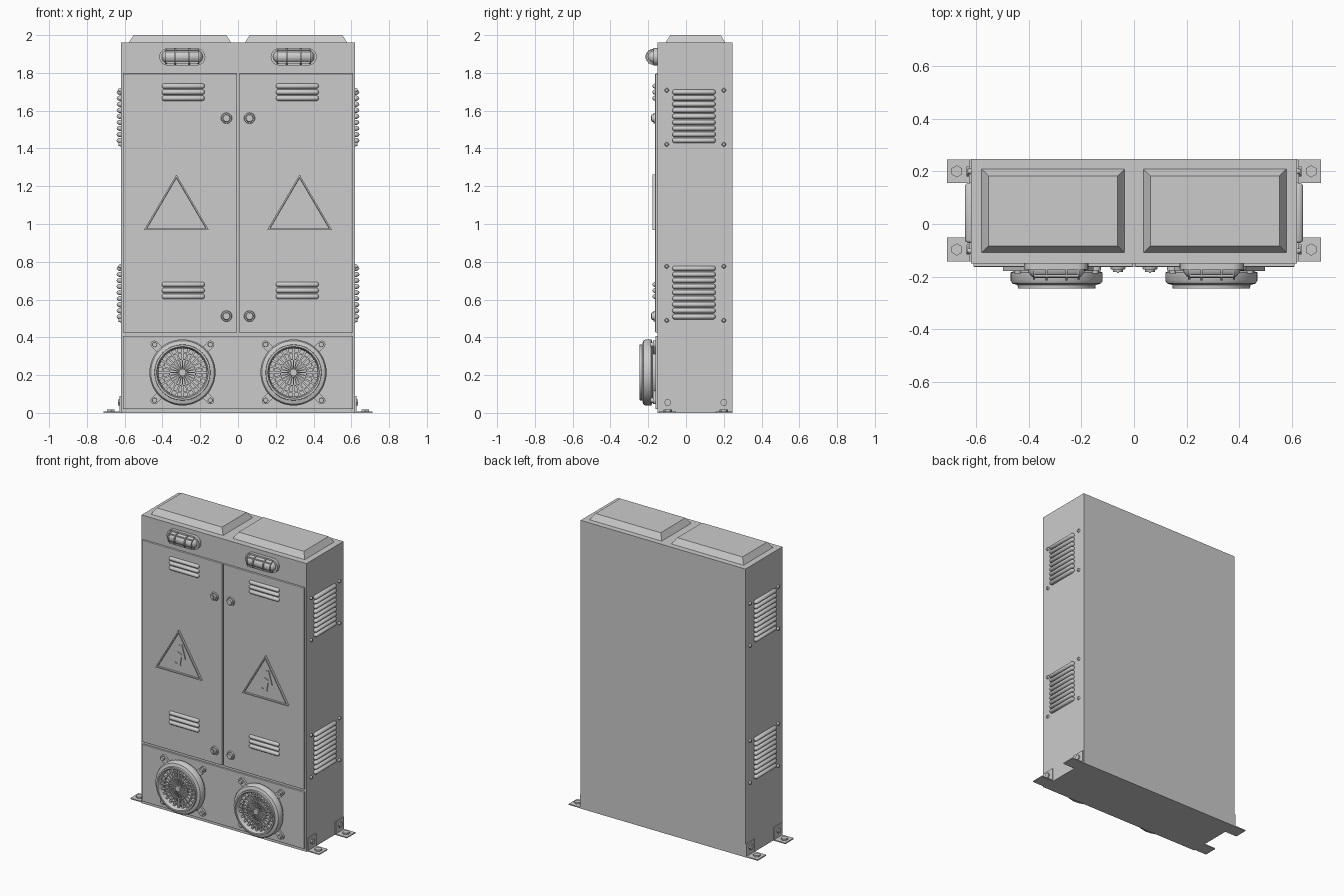
import bpy, bmesh
from math import pi, sin, cos, radians
from mathutils import Matrix, Vector

if "Cube" in bpy.data.objects:
    bpy.data.objects.remove(bpy.data.objects["Cube"])

FRONT = Matrix.Rotation(pi / 2, 4, 'X')   # local z -> -y
SIDE = Matrix.Rotation(pi / 2, 4, 'Y')    # local z -> +x
UP = Matrix.Identity(4)


def finish(name, bm, smooth=False, bevel=0):
    bmesh.ops.recalc_face_normals(bm, faces=bm.faces)
    me = bpy.data.meshes.new(name)
    bm.to_mesh(me)
    bm.free()
    ob = bpy.data.objects.new(name, me)
    bpy.context.collection.objects.link(ob)
    if bevel:
        m = ob.modifiers.new("bevel", 'BEVEL')
        m.width, m.segments = bevel, 2
    if smooth:
        bpy.ops.object.select_all(action='DESELECT')
        ob.select_set(True)
        bpy.context.view_layer.objects.active = ob
        bpy.ops.object.shade_smooth_by_angle(angle=radians(35))
    return ob


def box(bm, lo, hi, m=UP):
    lo, hi = Vector(lo), Vector(hi)
    bmesh.ops.create_cube(bm, size=1, matrix=m @ Matrix.Translation((lo + hi) / 2)
                          @ Matrix.Diagonal((*(hi - lo), 1)))


def cyl(bm, base, rot, r1, r2, h, n=20):
    bmesh.ops.create_cone(bm, cap_ends=True, segments=n, radius1=r1, radius2=r2, depth=h,
                          matrix=Matrix.Translation(base) @ rot @ Matrix.Translation((0, 0, h / 2)))


def capsule(bm, c, half, r, depth, turn=0.0):
    # round-ended bar along x, turned about z
    vs = bmesh.ops.create_uvsphere(bm, u_segments=14, v_segments=7, radius=1, matrix=SIDE)['verts']
    m = Matrix.Translation(c) @ Matrix.Rotation(turn, 4, 'Z')
    for v in vs:
        s = 1 if v.co.x > 0 else -1
        v.co = m @ Vector((v.co.x * r + s * (half - r), v.co.y * depth, v.co.z * r))


def prism(bm, pts, y0, y1, m=UP):
    # xz outline extruded from y0 to y1; returns the far face
    a = [bm.verts.new(m @ Vector((x, y0, z))) for x, z in pts]
    b = [bm.verts.new(m @ Vector((x, y1, z))) for x, z in pts]
    n = len(pts)
    bm.faces.new(a)
    for i in range(n):
        bm.faces.new((a[i], a[(i + 1) % n], b[(i + 1) % n], b[i]))
    return bm.faces.new(b)


def slot(half, r, n=10):
    # stadium outline
    return [((half - r) * (1 if i <= n else -1) + r * cos(-pi / 2 + pi * (i - (i > n)) / n),
             r * sin(-pi / 2 + pi * (i - (i > n)) / n)) for i in range(2 * n + 2)]


def lathe(bm, prof, cx, cz, n=48):
    vs = [bm.verts.new((cx + r, y, cz)) for r, y in prof]
    es = [bm.edges.new(p) for p in zip(vs, vs[1:])]
    bmesh.ops.spin(bm, geom=vs + es, cent=(cx, 0, cz), axis=(0, 1, 0), angle=2 * pi,
                   steps=n, use_merge=True)
    bmesh.ops.remove_doubles(bm, verts=bm.verts, dist=1e-5)


# cabinet body
bm = bmesh.new()
box(bm, (-.62, -.15, 0), (.62, .247, 1.96))
finish("cabinet_body", bm)

for s, side in ((-1, "left"), (1, "right")):
    # raised roof cap with sloped edges
    bm = bmesh.new()
    box(bm, (s * .3075 - .2775, -.115, 1.95), (s * .3075 + .2775, .215, 2.0))
    for v in bm.verts:
        if v.co.z > 1.98:
            v.co.x += .032 if v.co.x < s * .3075 else -.032
            v.co.y += .032 if v.co.y < .05 else -.032
    finish(side + "_roof_cap", bm)

    # door
    bm = bmesh.new()
    a, b = sorted((s * .005, s * .61))
    box(bm, (a, -.163, .425), (b, -.145, 1.796))
    finish(side + "_door", bm, bevel=.003)

    # door louvers
    bm = bmesh.new()
    for z0 in (1.698, .648):
        for k in (-1, 0, 1):
            capsule(bm, (s * .302 + .012, -.161, z0 + k * .032), .114, .0145, .017)
    finish(side + "_door_louvers", bm, True)

    # round door locks with a slotted core
    bm = bmesh.new()
    for z in (1.56, .512):
        cyl(bm, (s * .061, -.16, z), FRONT, .03, .027, .012)
        cyl(bm, (s * .061, -.17, z), FRONT, .021, .018, .013)
        box(bm, (s * .061 - .004, -.186, z - .013), (s * .061 + .004, -.18, z + .013))
    finish(side + "_door_locks", bm, True)

    # warning triangle: rim, recessed field, raised bolt
    bm = bmesh.new()
    m = Matrix.Translation((s * .326, 0, 0))
    f = prism(bm, [(-.172, .968), (.172, .968), (0, 1.262)], -.16, -.178, m)
    bmesh.ops.recalc_face_normals(bm, faces=bm.faces)
    bmesh.ops.inset_region(bm, faces=[f], thickness=.015)
    bmesh.ops.inset_region(bm, faces=[f], thickness=.004)
    for v in f.verts:
        v.co.y += .009
    prism(bm, [(0, 1.16), (.025, 1.17), (.052, 1.075), (.022, 1.088), (.012, 1.03),
               (.022, 1.025), (-.008, 1.0), (-.028, 1.04), (-.01, 1.034),
               (-.005, 1.115), (.028, 1.1)], -.166, -.175, m)
    finish(side + "_warning_triangle", bm)

    # caged bulkhead lamp
    bm = bmesh.new()
    c = s * .295
    m = Matrix.Translation((c, 0, 1.885))
    prism(bm, slot(.122, .046), -.145, -.172, m)
    capsule(bm, (c, -.165, 1.885), .11, .037, .042)
    finish(side + "_lamp", bm, True)
    bm = bmesh.new()
    arc = [(cos(pi * i / 12), sin(pi * i / 12)) for i in range(13)]
    for dx in (-.085, -.038, .038, .085):
        w = .004
        r = .044 if abs(dx) < .05 else .04
        loop = [(-.165 - r * 1.13 * q, r * p) for p, q in arc] + \
               [(-.165 - (r - .009) * 1.13 * q, (r - .009) * p) for p, q in reversed(arc)]
        prism(bm, [(y, z) for y, z in loop], -w, w,
              Matrix.Translation((c + dx, 0, 1.885)) @ Matrix(
                  ((0, 1, 0, 0), (1, 0, 0, 0), (0, 0, 1, 0), (0, 0, 0, 1))))
    for dz in (-.03, .03):
        box(bm, (c - .085, -.201, 1.885 + dz - .004), (c + .085, -.192, 1.885 + dz + .004))
    finish(side + "_lamp_cage", bm, True)

    # fan housing
    cx, cz = s * .294, .214
    bm = bmesh.new()
    lathe(bm, [(.160, -.155), (.160, -.178), (.175, -.184), (.175, -.215), (.168, -.226),
               (.148, -.232), (.147, -.245), (.137, -.245), (.132, -.236), (.128, -.2),
               (.0001, -.2)], cx, cz)
    finish(side + "_fan_housing", bm, True)

    # radial fan grille with hub
    bm = bmesh.new()
    for i in range(24):
        rot = Matrix.Translation((cx, 0, cz)) @ Matrix.Rotation(2 * pi * i / 24, 4, 'Y')
        prism(bm, [(.018, -.002), (.134, -.0065), (.134, .0065), (.018, .002)], -.2, -.222, rot)
    for r in (.07, .105):
        lathe(bm, [(r - .003, -.2), (r - .003, -.225), (r + .003, -.225), (r + .003, -.2)], cx, cz, 36)
    cyl(bm, (cx, -.195, cz), FRONT, .024, .019, .035, 20)
    finish(side + "_fan_grille", bm, True)

    # fan mounting lugs with bolts
    bm = bmesh.new()
    for i in range(4):
        rot = Matrix.Translation((cx, 0, cz)) @ Matrix.Rotation(pi / 4 + i * pi / 2, 4, 'Y')
        prism(bm, [(x + .18, z) for x, z in slot(.05, .02)], -.155, -.176, rot)
        p = rot @ Vector((.208, -.17, 0))
        cyl(bm, p, FRONT, .014, .012, .018, 12)
    finish(side + "_fan_lugs", bm, True)

    # side louvers and their corner screws
    bm = bmesh.new()
    for z0 in (1.57, .637):
        for k in range(9):
            capsule(bm, (s * .622, .042, z0 + (k - 4) * .032), .115, .0145, .021, pi / 2)
    finish(side + "_side_louvers", bm, True)
    bm = bmesh.new()
    rot = SIDE if s > 0 else SIDE.inverted()
    for z0 in (1.565, .633):
        for y in (-.102, .2):
            for dz in (-.143, .143):
                cyl(bm, (s * .618, y, z0 + dz), rot, .012, .008, .014, 12)
    finish(side + "_side_screws", bm, True)

    # angle feet with hex bolts
    bm = bmesh.new()
    for y in (-.097, .2):
        for lo, hi in (((.618, y - .045, 0), (.711, y + .045, .007)),
                       ((.618, y - .045, 0), (.627, y + .045, .09))):
            box(bm, (min(s * lo[0], s * hi[0]), lo[1], lo[2]),
                (max(s * lo[0], s * hi[0]), hi[1], hi[2]))
        cyl(bm, (s * .673, y, .005), UP, .023, .023, .012, 6)
        cyl(bm, (s * .625, y, .055), rot, .019, .019, .011, 6)
    finish(side + "_feet", bm)

# lower front panel
bm = bmesh.new()
box(bm, (-.61, -.162, .02), (.61, -.145, .407))
finish("lower_panel", bm, bevel=.003)
